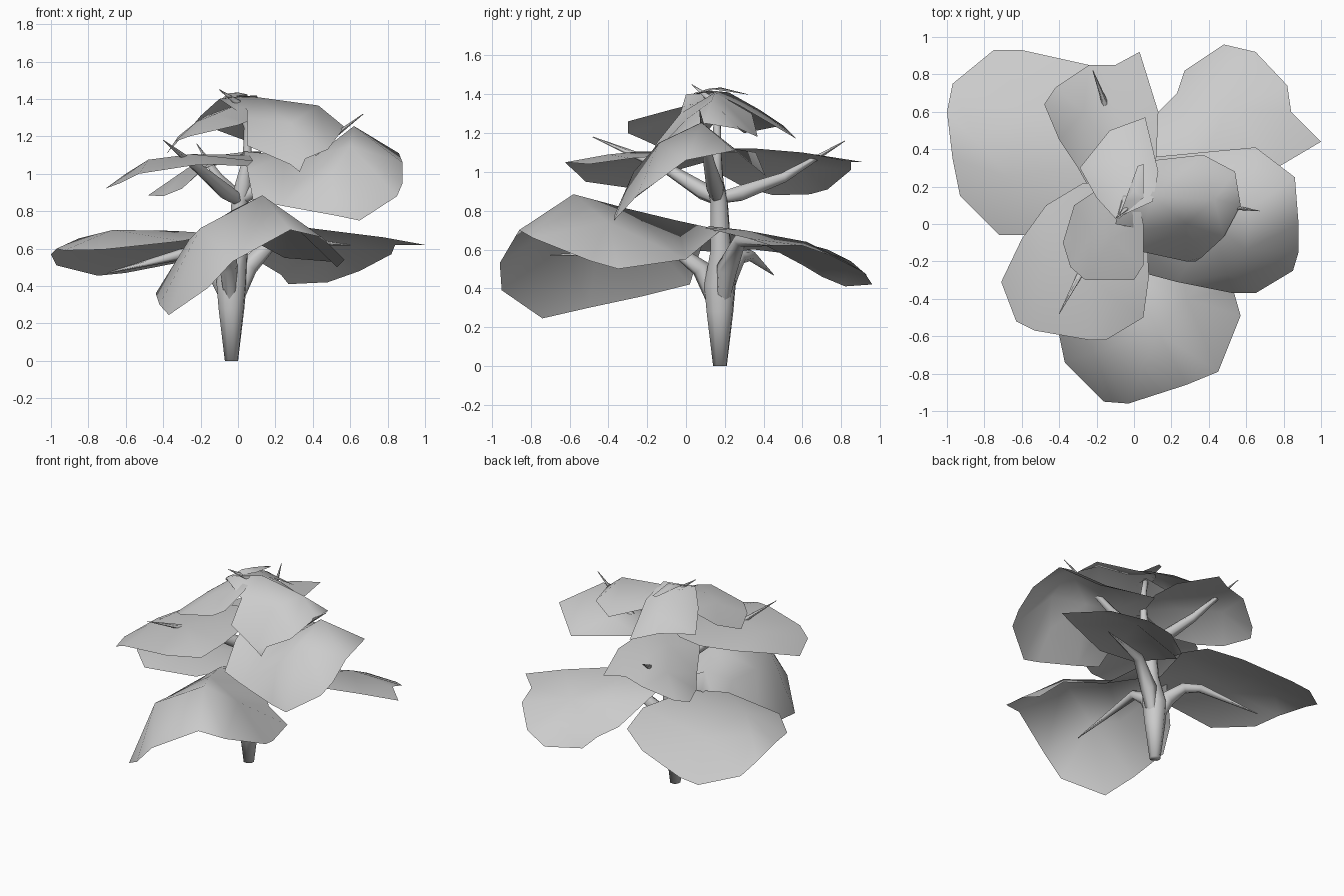
import bpy
from mathutils import Vector
from mathutils.geometry import delaunay_2d_cdt
from math import cos, sin, pi


def make(name, verts, faces):
    me = bpy.data.meshes.new(name)
    me.from_pydata(verts, [], faces)
    for p in me.polygons:
        p.use_smooth = True
    ob = bpy.data.objects.new(name, me)
    bpy.context.collection.objects.link(ob)
    return ob


def leaf(name, rim, inner):
    """Thin leaf sheet: rim outline plus raised inner points, triangulated in plan."""
    pts = rim + inner
    n = len(rim)
    v, e, f, ov, oe, of = delaunay_2d_cdt(
        [Vector(p[:2]) for p in pts], [], [list(range(n))], 1, 1e-5)
    verts = [(c.x, c.y, pts[o[0]][2] if o else 0.7) for c, o in zip(v, ov)]
    faces = []
    for t in f:
        a, b, c = (Vector(verts[i]) for i in t)
        faces.append(t if (b - a).cross(c - a).z > 0 else t[::-1])
    make(name, verts, faces)


def tube(name, path, sides=6):
    """Tapered limb through (x, y, z, radius) points, with an untwisted frame."""
    verts, faces = [], []
    ps = [Vector(p[:3]) for p in path]
    u = Vector((1, 0.3, 0.1))
    for i, p in enumerate(ps):
        d = (ps[min(i + 1, len(ps) - 1)] - ps[max(i - 1, 0)]).normalized()
        u = (u - d * u.dot(d)).normalized()
        w = d.cross(u)
        for k in range(sides):
            a = 2 * pi * k / sides
            verts.append(p + (u * cos(a) + w * sin(a)) * path[i][3])
    for i in range(len(ps) - 1):
        for k in range(sides):
            a, b = i * sides + k, i * sides + (k + 1) % sides
            faces.append((a, b, b + sides, a + sides))
    if path[0][2] == 0:
        faces.append(tuple(range(sides))[::-1])
    make(name, verts, faces)


# Trunk
tube("trunk", [(-.035, .175, 0, .037), (-.035, .175, .28, .072), (-.035, .175, .42, .085),
               (0, .18, .6, .055), (.01, .17, .85, .047), (.03, .15, .95, .045),
               (.05, .16, 1.08, .025), (.05, .16, 1.25, .02), (.0, .12, 1.38, .018),
               (-.1, .03, 1.45, .002)], 8)

# Branches: lower, middle and upper tiers
tube("lower_branch_left", [(-.04, .18, .28, .03), (-.1, .21, .46, .06),
                           (-.2, .27, .56, .04), (-.3, .33, .57, .03), (-.7, .45, .47, .003)])
tube("lower_branch_right", [(-.02, .18, .28, .03), (.05, .21, .5, .055),
                            (.2, .28, .65, .035), (.6, .45, .62, .003)])
tube("lower_branch_front", [(-.035, .16, .28, .03), (-.05, .08, .5, .05),
                            (-.05, -.06, .6, .035), (-.1, -.7, .57, .003)])
tube("middle_branch_back", [(.01, .15, .86, .03), (-.03, .28, .89, .045),
                            (-.1, .5, .97, .03), (-.22, .82, 1.16, .002)])
tube("middle_branch_left", [(.02, .18, .85, .03), (-.06, .09, .9, .045),
                            (-.2, -.1, 1.02, .03), (-.4, -.48, 1.18, .002)])
tube("middle_branch_right", [(.01, .16, .86, .03), (.1, .15, .92, .045),
                             (.3, .12, 1.04, .03), (.67, .07, 1.32, .002)])

# Lower tier of leaves
leaf("lower_leaf_left",
     [(-.75, .93, .455), (-.97, .75, .51), (-1, .6, .57), (-.97, .35, .6), (-.93, .15, .59),
      (-.72, -.06, .595), (-.3, -.06, .64), (-.12, .12, .68), (0, .5, .66), (-.03, .73, .6),
      (-.24, .85, .54), (-.6, .93, .47)],
     [(-.67, .25, .7), (-.35, .3, .695), (-.85, .45, .655), (-.55, .6, .63)])
leaf("lower_leaf_right",
     [(.48, .96, .42), (.27, .82, .41), (.23, .7, .46), (.13, .6, .52), (.04, .3, .68),
      (.1, .12, .72), (.38, .1, .71), (.78, .31, .66), (1, .44, .62), (.84, .6, .62),
      (.82, .74, .57), (.65, .92, .48)],
     [(.5, .62, .64), (.35, .3, .7), (.47, .83, .535), (.27, .55, .62)])
leaf("lower_leaf_front",
     [(-.37, -.74, .245), (-.16, -.95, .39), (-.03, -.96, .53), (.28, -.86, .7),
      (.45, -.79, .66), (.57, -.49, .54), (.53, -.35, .5), (.5, -.14, .53), (.25, .0, .55),
      (.05, .18, .7), (-.2, .1, .68), (-.3, .02, .42), (-.44, -.22, .36), (-.42, -.5, .3)],
     [(.13, -.58, .885), (-.02, -.3, .81), (-.12, -.05, .75), (-.24, -.2, .66),
      (.28, -.4, .74), (-.2, -.68, .71), (-.26, -.45, .65)])

# Middle tier of leaves
leaf("middle_leaf_left",
     [(-.27, .22, 1.08), (-.47, .1, 1.05), (-.6, -.08, 1.0), (-.71, -.31, .92),
      (-.63, -.52, .95), (-.53, -.57, 1.0), (-.24, -.62, 1.045), (-.15, -.62, 1.05),
      (.05, -.5, 1.04), (.08, -.28, 1.07), (.06, .1, 1.1), (-.1, .22, 1.1)],
     [(-.25, -.25, 1.105), (-.48, -.2, 1.075), (-.1, -.4, 1.09)])
leaf("middle_leaf_right",
     [(.12, .36, 1.1), (.03, .12, 1.12), (.05, -.1, 1.02), (.08, -.27, .86), (.23, -.31, .83),
      (.53, -.37, .775), (.65, -.37, .75), (.85, -.25, .88), (.88, -.15, .95), (.88, 0, 1.06),
      (.86, .25, 1.11), (.65, .41, .98)],
     [(.62, .08, 1.255), (.42, .0, 1.1), (.5, -.27, 1.0), (.6, -.14, 1.15),
      (.25, .05, 1.1), (.45, .25, 1.12)])
leaf("middle_leaf_back",
     [(.03, .92, 1.05), (-.1, .85, 1.05), (-.24, .85, 1.01), (-.42, .73, .91),
      (-.48, .64, .885), (-.4, .45, .88), (-.3, .3, .92), (-.2, .12, 1.02), (.06, .14, 1.12),
      (.12, .36, 1.12), (.13, .6, 1.1)],
     [(-.1, .6, 1.09), (-.1, .35, 1.1), (-.27, .6, 1.03)])

# Upper tier of leaves
leaf("upper_leaf_right",
     [(.1, .34, 1.3), (-.06, .15, 1.41), (-.1, 0, 1.4), (.05, -.03, 1.3), (.05, -.15, 1.15),
      (.28, -.2, 1.05), (.33, -.2, 1.01), (.36, -.18, 1.08), (.48, -.07, 1.13),
      (.57, .1, 1.25), (.54, .28, 1.22), (.37, .37, 1.18)],
     [(.43, .13, 1.365), (.1, .15, 1.41), (.28, .0, 1.27)])
leaf("upper_leaf_back",
     [(.06, .57, 1.17), (-.13, .5, 1.24), (-.29, .3, 1.2), (-.2, .14, 1.31), (-.1, .03, 1.4),
      (.1, .12, 1.42), (.13, .28, 1.34)],
     [(-.03, .22, 1.41), (-.03, .38, 1.32)])
leaf("upper_leaf_left",
     [(-.17, .2, 1.31), (-.32, .1, 1.2), (-.38, -.1, 1.11), (-.34, -.23, 1.17),
      (-.26, -.3, 1.2), (0, -.3, 1.26), (.05, -.22, 1.28), (.05, -.0, 1.34), (.02, .15, 1.38)],
     [(-.12, -.08, 1.32), (-.22, -.05, 1.28)])

# Small tip leaf
leaf("tip_leaf",
     [(-.09, .02, 1.4), (.05, .14, 1.425), (.05, .32, 1.4), (.02, .31, 1.4), (-.05, .12, 1.43)],
     [(0, .18, 1.435)])
